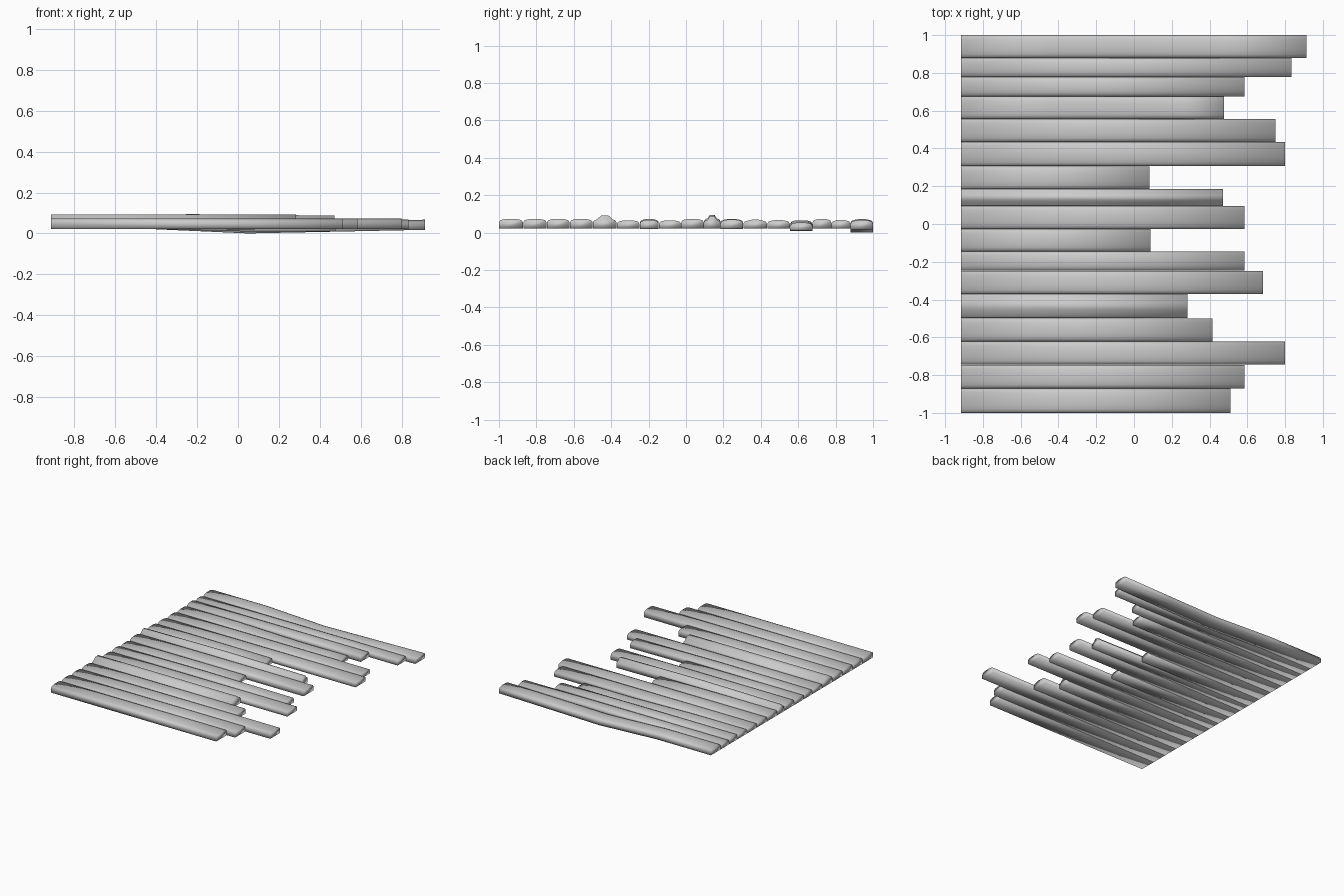
import bpy, bmesh, math

X0 = -0.915   # common straight edge of all planks
BASE = 0.0225
# y_low, y_high, end x, top height, dome height, mid shift z, end shift z
PLANKS = [
    (0.880, 1.000, 0.914, 0.072, 0.004, -0.0225, -0.005),
    (0.778, 0.879, 0.833, 0.068, 0.004, 0.000, 0.000),
    (0.676, 0.777, 0.585, 0.074, 0.004, 0.000, 0.000),
    (0.557, 0.675, 0.477, 0.066, 0.003, -0.013, -0.012),
    (0.435, 0.555, 0.749, 0.067, 0.004, 0.000, 0.000),
    (0.307, 0.433, 0.799, 0.069, 0.006, 0.000, 0.000),
    (0.185, 0.305, 0.082, 0.073, 0.004, 0.000, -0.003),
    (0.096, 0.184, 0.472, 0.087, 0.018, 0.007, 0.000),
    (-0.026, 0.095, 0.584, 0.074, 0.004, 0.000, 0.000),
    (-0.145, -0.027, 0.087, 0.066, 0.004, 0.000, 0.000),
    (-0.247, -0.146, 0.584, 0.070, 0.004, 0.004, -0.002),
    (-0.370, -0.248, 0.684, 0.066, 0.004, 0.000, 0.000),
    (-0.497, -0.371, 0.283, 0.092, 0.022, 0.000, 0.000),
    (-0.621, -0.499, 0.415, 0.074, 0.004, 0.000, 0.000),
    (-0.744, -0.623, 0.799, 0.074, 0.004, 0.000, 0.000),
    (-0.870, -0.746, 0.584, 0.074, 0.004, 0.000, 0.000),
    (-1.000, -0.872, 0.512, 0.074, 0.004, 0.000, 0.000),
]


def section(y0, y1, top, dome):
    """Flat-bottomed plank outline with bevelled, slightly domed top."""
    yc, half = (y0 + y1) / 2, (y1 - y0) / 2
    eave = top - dome
    right = [(half, BASE), (half, eave - 0.016), (half - 0.006, eave - 0.005),
             (half - 0.020, eave), (half * 0.3, top)]
    return [(yc + y, z) for y, z in right + [(-y, z) for y, z in reversed(right)]]


# row of uneven planks
for i, (y0, y1, x1, top, dome, mid, end) in enumerate(PLANKS):
    bm = bmesh.new()
    prof = section(y0, y1, top, dome)
    xm = (X0 + x1) / 2
    stations = [(X0, 0), (xm, mid), (x1, end)]
    if mid < -0.01:   # sagging planks stay level near the straight edge
        stations = [(X0, 0), (-0.45, 0), (0.05, mid),
                    ((0.05 + x1) / 2, (mid + end) / 2), (x1, end)]
    rings = [[bm.verts.new((x, y, z + dz)) for y, z in prof] for x, dz in stations]
    n = len(prof)
    for a, b in zip(rings, rings[1:]):
        for k in range(n):
            bm.faces.new((a[k], a[(k + 1) % n], b[(k + 1) % n], b[k]))
    bm.faces.new(rings[0])
    bm.faces.new(rings[-1])
    bmesh.ops.recalc_face_normals(bm, faces=bm.faces)
    for f in bm.faces:
        f.smooth = True   # soft shading blends across ends and sides
    me = bpy.data.meshes.new(f"plank_{i + 1}")
    bm.to_mesh(me)
    bm.free()
    ob = bpy.data.objects.new(f"plank_{i + 1}", me)
    bpy.context.collection.objects.link(ob)
